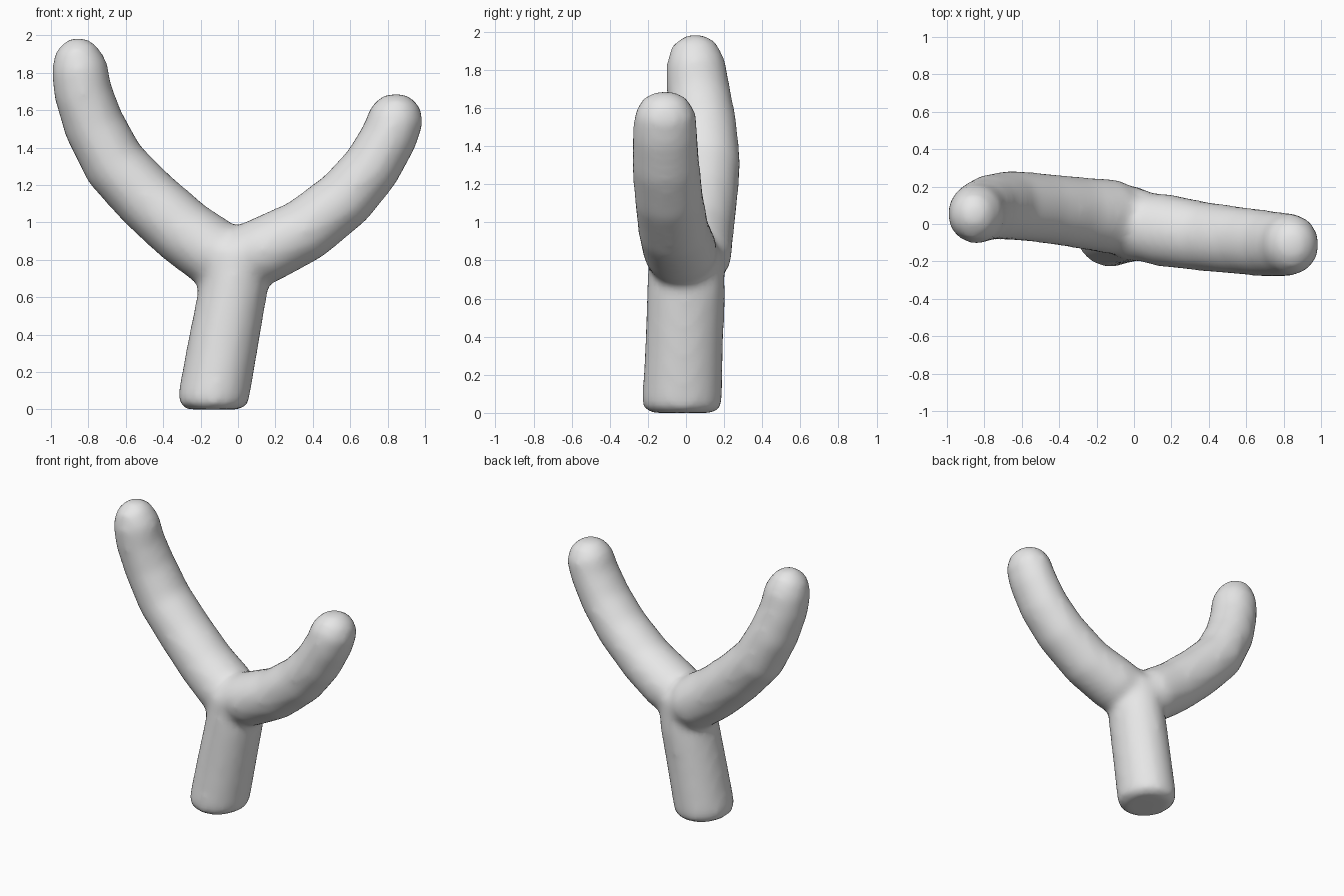
import bpy, bmesh, math
from mathutils import Vector

cube = bpy.data.objects.get("Cube")
if cube:
    bpy.data.objects.remove(cube, do_unlink=True)

SIDES = 16
PAD = 0.008  # makes up for the slight shrinkage of the smoothing


def limb(bm, stations, axis=None):
    """Sweep an oval through stations of (x, y, z, half width, half depth)."""
    centres = [Vector(s[:3]) for s in stations]
    rings = []
    for i, (c, s) in enumerate(zip(centres, stations)):
        t = axis or (centres[min(i + 1, len(centres) - 1)] - centres[max(i - 1, 0)])
        t = t.normalized()
        depth = Vector((0, 1, 0))
        depth = (depth - t * depth.dot(t)).normalized()
        width = t.cross(depth)
        ring = []
        for k in range(SIDES):
            a = math.tau * k / SIDES
            ring.append(bm.verts.new(c + width * (s[3] + PAD) * math.cos(a)
                                     + depth * (s[4] + PAD) * math.sin(a)))
        rings.append(ring)
    for lower, upper in zip(rings, rings[1:]):
        for k in range(SIDES):
            j = (k + 1) % SIDES
            bm.faces.new((lower[k], lower[j], upper[j], upper[k]))
    bm.faces.new(rings[0][::-1])
    bm.faces.new(rings[-1])


bm = bmesh.new()

# Handle: upright, leaning slightly, with a rounded foot
limb(bm, [
    (-0.13, -0.02, 0.00, 0.14, 0.16),
    (-0.13, -0.02, 0.025, 0.178, 0.2),
    (-0.13, -0.02, 0.07, 0.187, 0.205),
    (-0.08, -0.01, 0.35, 0.185, 0.2),
    (-0.03, 0.0, 0.62, 0.18, 0.2),
    (0.0, 0.0, 0.86, 0.16, 0.19),
], Vector((0, 0, 1)))

# Long fork arm on the right
limb(bm, [
    (0.0, 0.02, 0.76, 0.14, 0.16),
    (-0.12, 0.04, 0.83, 0.18, 0.195),
    (-0.29, 0.06, 0.95, 0.175, 0.185),
    (-0.485, 0.085, 1.125, 0.17, 0.18),
    (-0.66, 0.1, 1.31, 0.165, 0.18),
    (-0.77, 0.09, 1.52, 0.158, 0.17),
    (-0.83, 0.065, 1.7, 0.15, 0.16),
    (-0.85, 0.05, 1.84, 0.145, 0.15),
    (-0.87, 0.04, 1.94, 0.1, 0.11),
    (-0.88, 0.035, 1.985, 0.03, 0.03),
])

# Short fork arm on the left
limb(bm, [
    (-0.06, 0.0, 0.8, 0.14, 0.16),
    (0.14, -0.03, 0.85, 0.175, 0.19),
    (0.36, -0.065, 0.96, 0.165, 0.18),
    (0.575, -0.09, 1.13, 0.158, 0.175),
    (0.715, -0.105, 1.295, 0.15, 0.172),
    (0.81, -0.11, 1.46, 0.145, 0.165),
    (0.85, -0.11, 1.575, 0.143, 0.155),
    (0.868, -0.11, 1.65, 0.1, 0.11),
    (0.875, -0.11, 1.685, 0.035, 0.04),
])

bmesh.ops.recalc_face_normals(bm, faces=bm.faces)
mesh = bpy.data.meshes.new("forked_branch")
bm.to_mesh(mesh)
bm.free()
branch = bpy.data.objects.new("forked_branch", mesh)
bpy.context.collection.objects.link(branch)

# Fuse the limbs into one skin and soften the joints
fuse = branch.modifiers.new("fuse", 'REMESH')
fuse.mode = 'VOXEL'
fuse.voxel_size = 0.025
fuse.use_smooth_shade = True
soften = branch.modifiers.new("soften", 'SMOOTH')
soften.factor = 0.5
soften.iterations = 14

for poly in mesh.polygons:
    poly.use_smooth = True

# Plain grey
grey = bpy.data.materials.new("plain_grey")
grey.use_nodes = True
colour = (0.8, 0.8, 0.8, 1)
grey.diffuse_color = colour
grey.node_tree.nodes["Principled BSDF"].inputs["Base Color"].default_value = colour
mesh.materials.append(grey)
